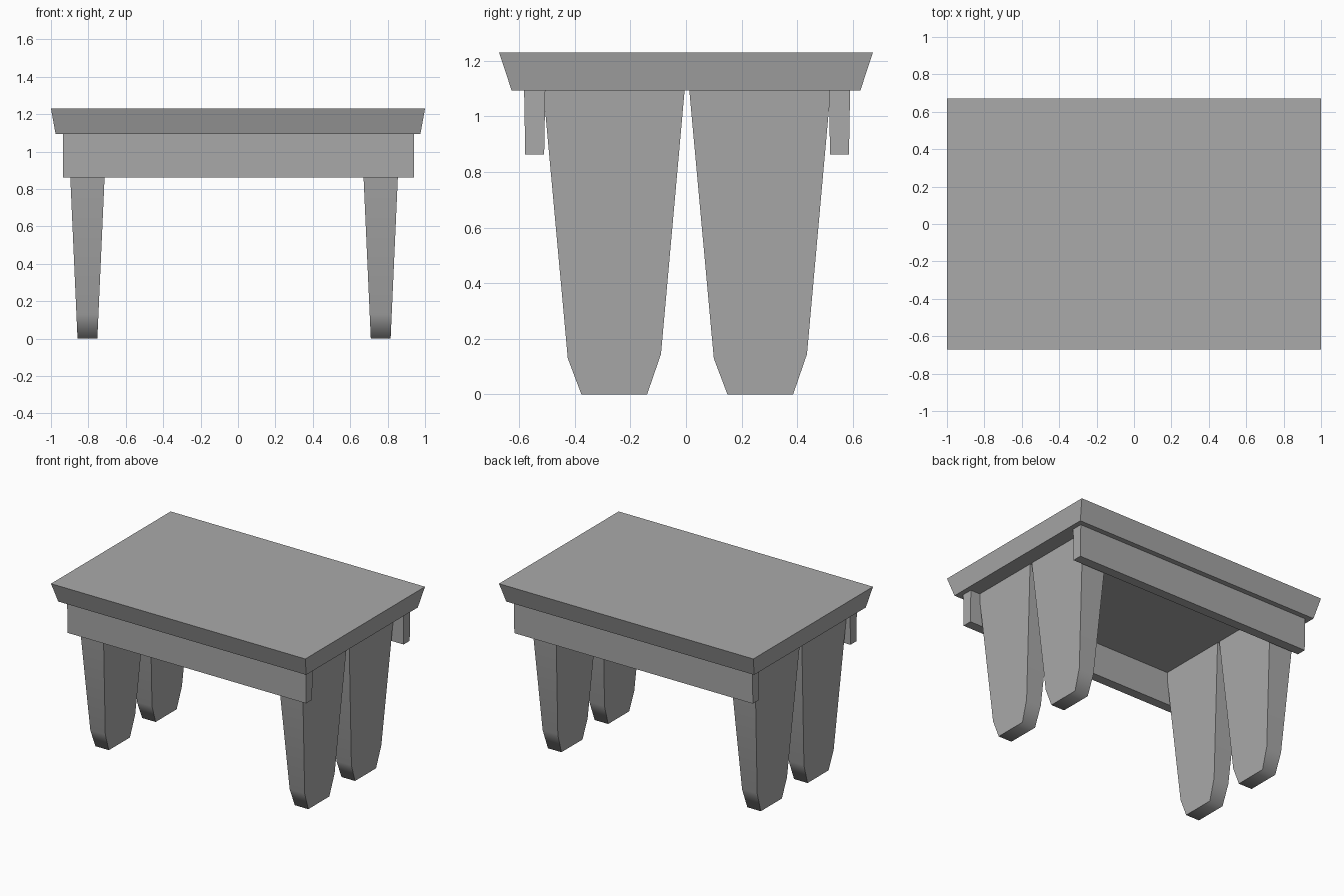
import bpy
import bmesh
import math

# Remove the default cube
cube = bpy.data.objects.get("Cube")
if cube:
    bpy.data.objects.remove(cube, do_unlink=True)

# Single grey colour
GREY = (0.4, 0.4, 0.4, 1.0)
grey = bpy.data.materials.new("plain grey")
grey.use_nodes = True
grey.diffuse_color = GREY
grey.node_tree.nodes["Principled BSDF"].inputs["Base Color"].default_value = GREY


def finish(bm, name, smooth_angle=None):
    bmesh.ops.recalc_face_normals(bm, faces=bm.faces)
    mesh = bpy.data.meshes.new(name)
    bm.to_mesh(mesh)
    bm.free()
    mesh.materials.append(grey)
    obj = bpy.data.objects.new(name, mesh)
    bpy.context.collection.objects.link(obj)
    if smooth_angle:
        bpy.ops.object.select_all(action="DESELECT")
        obj.select_set(True)
        bpy.context.view_layer.objects.active = obj
        bpy.ops.object.shade_smooth_by_angle(angle=math.radians(smooth_angle))
    return obj


def tapered_box(name, centre, bottom, top, z0, z1):
    """Box with separate (x, y) half sizes at its bottom and top."""
    bm = bmesh.new()
    bmesh.ops.create_cube(bm, size=2)
    for v in bm.verts:
        half, z = (top, z1) if v.co.z > 0 else (bottom, z0)
        v.co = (centre[0] + v.co.x * half[0], centre[1] + v.co.y * half[1], z)
    return finish(bm, name)


TOP_UNDERSIDE = 1.093

# Table top with sloping edges
tapered_box("table_top", (0, 0), (0.975, 0.627), (1.0, 0.672), TOP_UNDERSIDE, 1.23)

# Long rails under the front and back edges
for name, y in (("front_rail", -0.544), ("back_rail", 0.552)):
    tapered_box(name, (0.002, y), (0.938, 0.034), (0.938, 0.038), 0.862, TOP_UNDERSIDE)

# Leg outline across its width (y, z), with chamfered foot
LEG_PROFILE = [(-0.254, TOP_UNDERSIDE), (-0.166, 0.13), (-0.117, 0),
               (0.119, 0), (0.169, 0.145), (0.254, TOP_UNDERSIDE)]


def leg(name, x, y):
    bm = bmesh.new()
    sides = []
    for s in (-1, 1):
        # Thickness narrows towards the foot
        sides.append([bm.verts.new((x + s * (0.053 + 0.049 * z / TOP_UNDERSIDE), y + py, z))
                      for py, z in LEG_PROFILE])
    a, b = sides
    bm.faces.new(a)
    bm.faces.new(b)
    for i in range(len(a)):
        j = (i + 1) % len(a)
        bm.faces.new((a[i], a[j], b[j], b[i]))
    finish(bm, name, smooth_angle=75)


for side, x in (("right", -0.805), ("left", 0.763)):
    for end, y in (("front", -0.259), ("back", 0.266)):
        leg(f"{end}_{side}_leg", x, y)
